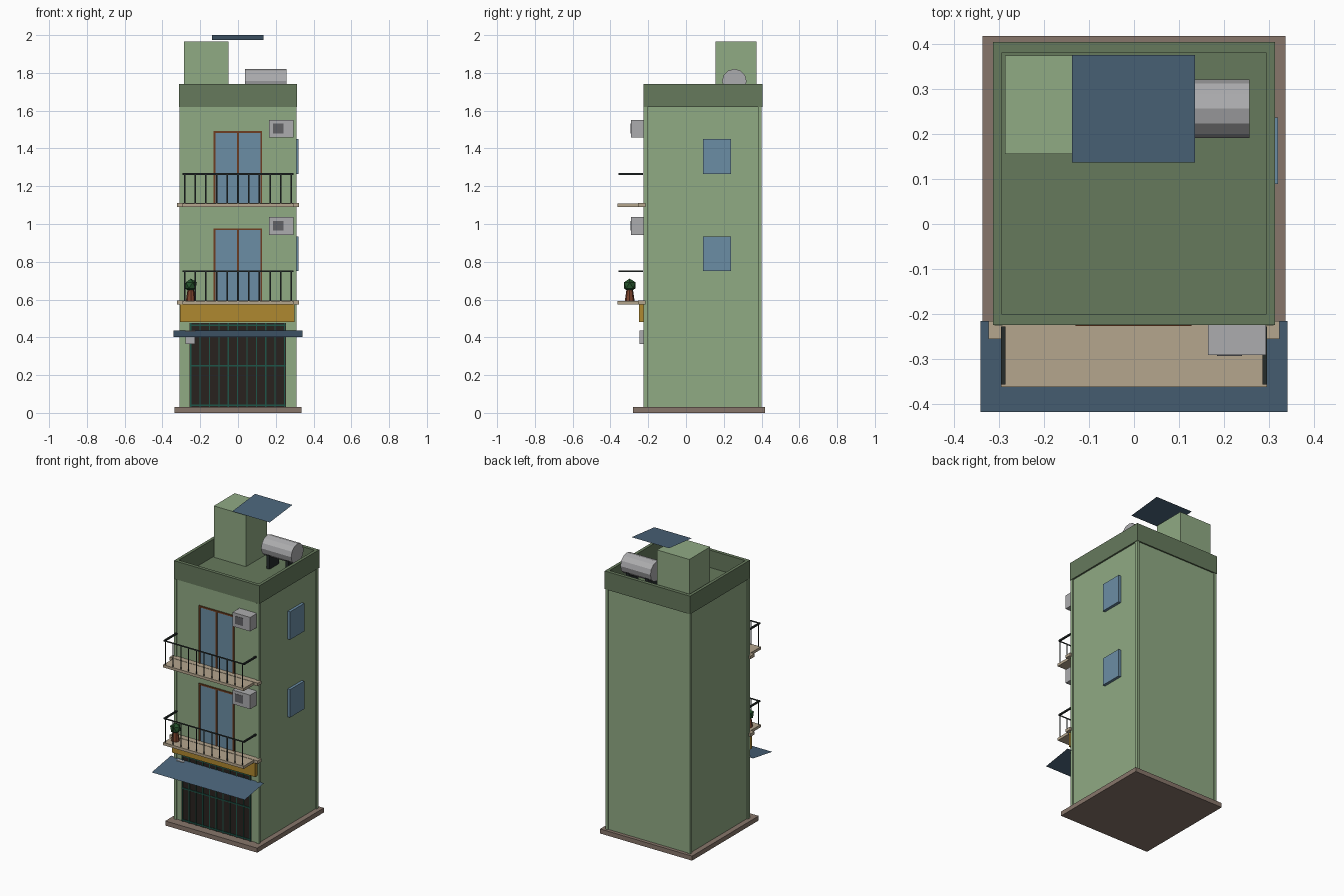
import bpy, math

if "Cube" in bpy.data.objects:
    bpy.data.objects.remove(bpy.data.objects["Cube"])


def material(name, hexcode):
    rgb = [int(hexcode[i:i + 2], 16) / 255 for i in (0, 2, 4)]
    m = bpy.data.materials.new(name)
    m.diffuse_color = (*[c ** 2.2 for c in rgb], 1)
    m.use_nodes = True
    m.node_tree.nodes["Principled BSDF"].inputs["Base Color"].default_value = m.diffuse_color
    return m


WALL = material("wall_green", "8FA983")
DARK = material("parapet_green", "66795D")
TAN = material("slab_tan", "B3A48C")
BASE = material("plinth_brown", "86756A")
GLASS = material("glass_blue", "6B8CA3")
WOOD = material("frame_wood", "6E4026")
IRON = material("iron", "2A302F")
BLUE = material("sheet_blue", "4C6479")
YELLOW = material("sign_yellow", "AD8733")
SHADE = material("shop_dark", "2D2724")
TEAL = material("grille_teal", "24564A")
GREY = material("metal_grey", "ABABAD")
VENT = material("vent_grey", "626266")
POT = material("clay", "7A4530")
LEAF = material("leaf", "2A5530")


def mesh(name, verts, faces, mat):
    me = bpy.data.meshes.new(name)
    me.from_pydata(verts, [], faces)
    ob = bpy.data.objects.new(name, me)
    me.materials.append(mat)
    bpy.context.collection.objects.link(ob)
    return ob


def box(name, x, y, z, mat):
    """Box from (min, max) ranges."""
    v = [(a, b, c) for a in x for b in y for c in z]
    f = [(0, 1, 3, 2), (4, 6, 7, 5), (0, 4, 5, 1), (2, 3, 7, 6), (0, 2, 6, 4), (1, 5, 7, 3)]
    return mesh(name, v, f, mat)


def sheet(name, x, y, z, mat):
    """Thin sheet from the front edge (y0, z0) to the back edge (y1, z1)."""
    v = [(x[0], y[0], z[0]), (x[1], y[0], z[0]), (x[1], y[1], z[1]), (x[0], y[1], z[1])]
    return mesh(name, v, [(0, 1, 2, 3)], mat)


# Plinth, body and corner pillars
box("plinth", (-.337, .337), (-.28, .418), (0, .03), BASE)
box("body", (-.302, .302), (-.219, .395), (.03, 1.62), WALL)
for sx in (-1, 1):
    for y in ((-.225, -.205), (.381, .401)):
        box("corner_pillar", sorted((sx * .292, sx * .31)), y, (.03, 1.62), WALL)

# Parapet around the roof deck
PZ = (1.62, 1.74)
box("roof_deck", (-.30, .30), (-.21, .39), (1.61, 1.625), DARK)
box("parapet_front", (-.313, .313), (-.224, -.201), PZ, DARK)
box("parapet_back", (-.313, .313), (.381, .404), PZ, DARK)
for sx in (-1, 1):
    box("parapet_side", sorted((sx * .293, sx * .313)), (-.201, .381), PZ, DARK)

# Roof: stair room, tilted panel, water tank on stands
box("stair_room", (-.286, -.05), (.155, .374), (1.62, 1.965), WALL)
sheet("roof_panel", (-.138, .136), (.137, .375), (1.975, 2.0), BLUE)
bpy.ops.mesh.primitive_cylinder_add(vertices=12, radius=.065, depth=.22,
                                    location=(.146, .256, 1.756), rotation=(0, math.pi / 2, 0))
tank = bpy.context.object
tank.name = "water_tank"
tank.data.materials.append(GREY)
for x in (.075, .215):
    box("tank_stand", (x - .012, x + .012), (.206, .306), (1.62, 1.715), IRON)

# Upper floors: balcony, railing, door, air conditioner, side window
for z in (.575, 1.09):
    top = z + .02
    box("floor_band", (-.323, .323), (-.255, -.215), (z, top), TAN)
    box("balcony_slab", (-.295, .295), (-.362, -.255), (z, top - .002), TAN)
    rz = (z + .17, z + .18)
    sheet("front_rail", (-.295, .295), (-.355, -.355), rz, IRON)
    for sx in (-1, 1):
        box("side_rail", sorted((sx * .285, sx * .295)), (-.357, -.228), rz, IRON)
    for i in range(11):
        x = -.283 + i * .0566
        sheet("baluster", (x - .004, x + .004), (-.355, -.355), (top - .002, rz[0]), IRON)

    d0, d1 = top, z + .402
    box("door_glass", (-.12, .12), (-.222, -.21), (d0, d1 - .01), GLASS)
    for x in (-.125, -.001, .123):
        box("door_stile", (x - .005, x + .005), (-.226, -.21), (d0, d1), WOOD)
    box("door_head", (-.13, .128), (-.226, -.21), (d1 - .01, d1), WOOD)

    a = z + .368
    box("air_conditioner", (.164, .293), (-.291, -.219), (a, a + .093), GREY)
    box("air_conditioner_vent", (.184, .24), (-.293, -.289), (a + .022, a + .074), VENT)

    box("side_window", (.30, .32), (.089, .237), (z + .175, z + .36), GLASS)

# Potted plant on the lower balcony
bpy.ops.mesh.primitive_cone_add(vertices=8, radius1=.026, radius2=.017, depth=.06,
                                location=(-.25, -.298, .623))
pot = bpy.context.object
pot.name = "plant_pot"
pot.data.materials.append(POT)
bpy.ops.mesh.primitive_ico_sphere_add(subdivisions=1, radius=.036, location=(-.25, -.298, .675))
leaves = bpy.context.object
leaves.name = "plant_leaves"
leaves.data.materials.append(LEAF)

# Shop front: sign board, awning, dark opening with grille, meter box
box("sign_board", (-.308, .30), (-.25, -.219), (.48, .575), YELLOW)
sheet("awning", (-.341, .341), (-.417, -.215), (.403, .437), BLUE)
box("shop_opening", (-.258, .254), (-.222, -.21), (.03, .475), SHADE)
for i in range(11):
    x = -.25 + i * .0496
    box("grille_bar", (x - .003, x + .003), (-.226, -.22), (.03, .475), TEAL)
for z in (.04, .25, .465):
    box("grille_rail", (-.255, .251), (-.226, -.22), (z - .004, z + .004), TEAL)
box("meter_box", (-.278, -.228), (-.246, -.219), (.365, .435), GREY)
